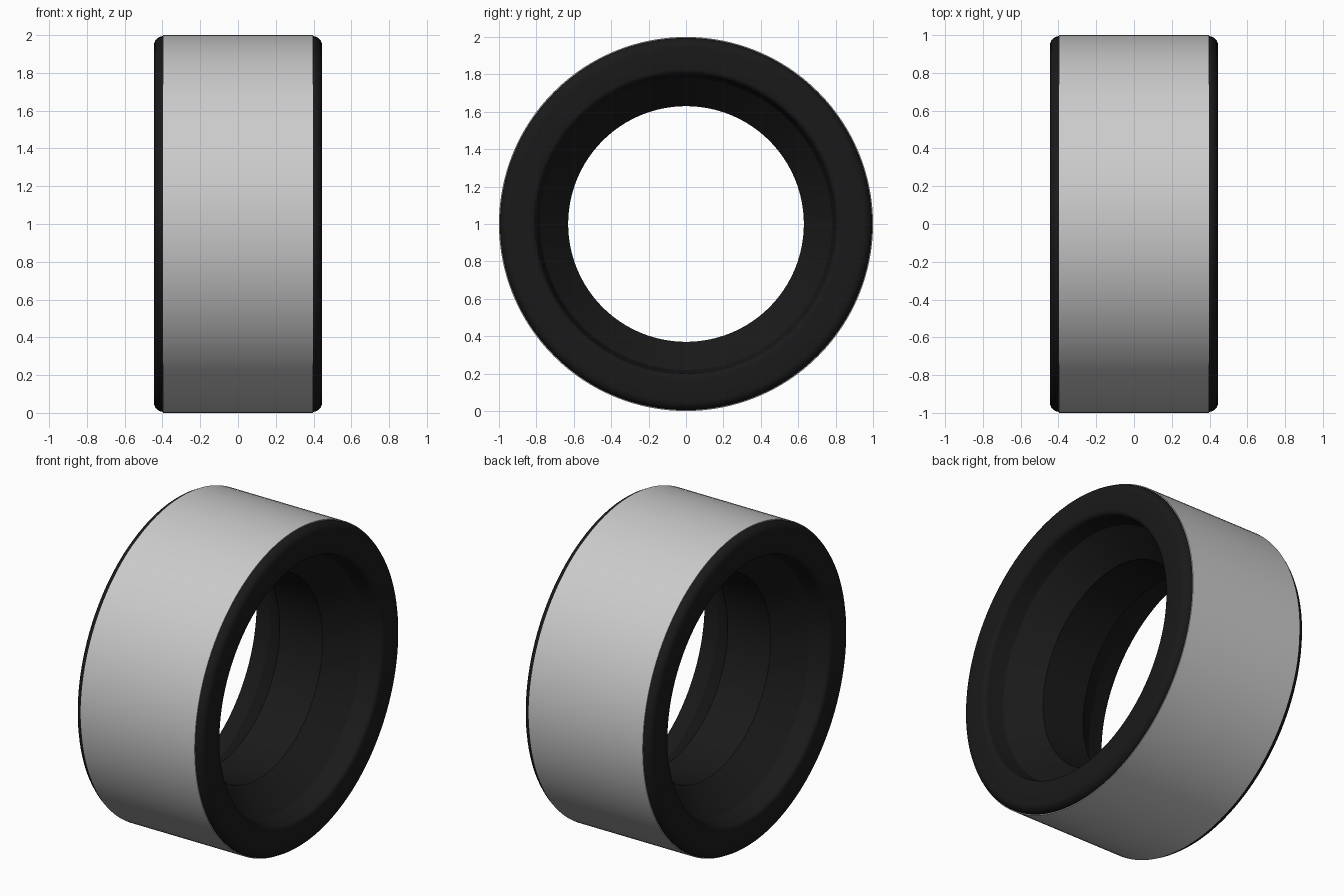
import bpy, math

if "Cube" in bpy.data.objects:
    bpy.data.objects.remove(bpy.data.objects["Cube"])

SEG = 128


def material(name, col):
    m = bpy.data.materials.new(name)
    m.diffuse_color = (*col, 1)
    m.use_nodes = True
    m.node_tree.nodes["Principled BSDF"].inputs["Base Color"].default_value = m.diffuse_color
    return m


def lathe(name, profile, mat=None):
    """Spin a closed (x, radius) profile around the x axis at z = 1."""
    n = len(profile)
    verts, faces = [], []
    for i in range(SEG):
        a = 2 * math.pi * i / SEG
        verts += [(x, r * math.cos(a), 1 + r * math.sin(a)) for x, r in profile]
    for i in range(SEG):
        k = (i + 1) % SEG
        for j in range(n):
            l = (j + 1) % n
            faces.append((i * n + j, i * n + l, k * n + l, k * n + j))
    me = bpy.data.meshes.new(name)
    me.from_pydata(verts, [], faces)
    ob = bpy.data.objects.new(name, me)
    bpy.context.collection.objects.link(ob)
    bpy.context.view_layer.objects.active = ob
    ob.select_set(True)
    bpy.ops.object.mode_set(mode='EDIT')
    bpy.ops.mesh.select_all(action='SELECT')
    bpy.ops.mesh.normals_make_consistent(inside=False)
    bpy.ops.object.mode_set(mode='OBJECT')
    bpy.ops.object.shade_smooth_by_angle(angle=math.radians(25))
    ob.select_set(False)
    if mat:
        me.materials.append(mat)
    return ob


def mirrored(half):
    return half + [(-x, r) for x, r in reversed(half)]


black = material("black_rubber", (0.01, 0.01, 0.01))

# Black core: waisted bore, rounded lips and rounded outer shoulders
shoulder = [(0.395 + 0.05 * math.sin(t), 0.945 + 0.05 * math.cos(t))
            for t in [math.radians(a) for a in range(0, 91, 15)]]
lip = [(0.415 + 0.03 * math.cos(t), 0.83 - 0.03 * math.sin(t))
       for t in [math.radians(a) for a in range(0, 91, 15)]]
bore = [(0.32, 0.78), (0.15, 0.63)]
lathe("tyre_core", mirrored(shoulder + lip + bore), black)

# Grey tread band
lathe("tread_band", mirrored([(0.398, 1.0), (0.398, 0.96)]))
